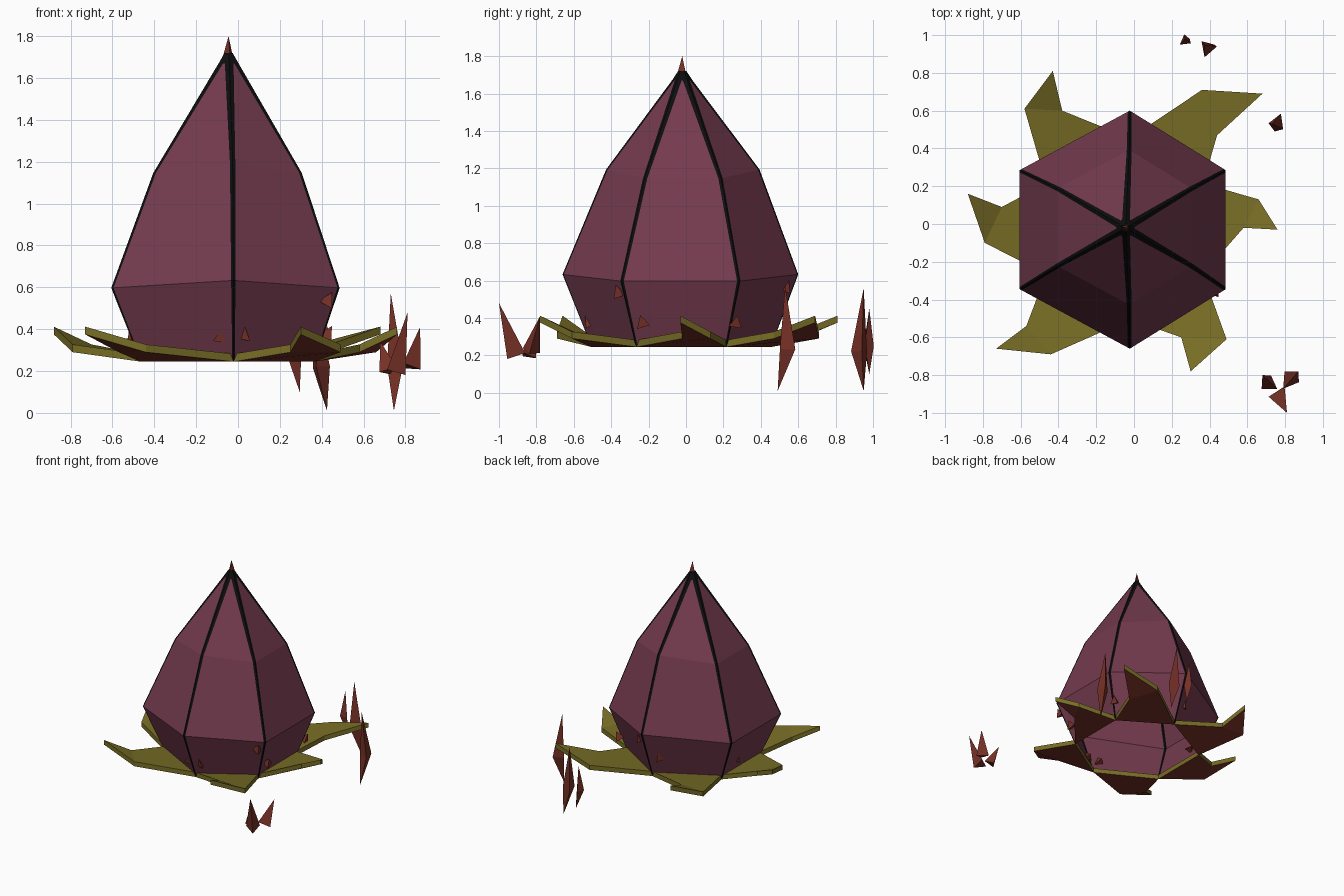
import bpy, bmesh, math
from mathutils import Vector

if "Cube" in bpy.data.objects:
    bpy.data.objects.remove(bpy.data.objects["Cube"])


def material(name, rgb):
    m = bpy.data.materials.new(name)
    m.diffuse_color = (*rgb, 1)
    m.use_nodes = True
    m.node_tree.nodes["Principled BSDF"].inputs["Base Color"].default_value = m.diffuse_color
    return m


PURPLE = material("petal purple", (0.175, 0.043, 0.077))
BLACK = material("seam black", (0.004, 0.004, 0.004))
OLIVE = material("sepal olive", (0.19, 0.155, 0.019))
RUST = material("thorn rust", (0.18, 0.03, 0.019))


def make(name, verts, faces, mats, indices=None, fix_normals=True):
    me = bpy.data.meshes.new(name)
    me.from_pydata([tuple(v) for v in verts], [], faces)
    for m in mats:
        me.materials.append(m)
    if indices:
        for p, i in zip(me.polygons, indices):
            p.material_index = i
    if fix_normals:
        bm = bmesh.new()
        bm.from_mesh(me)
        bmesh.ops.recalc_face_normals(bm, faces=bm.faces)
        bm.to_mesh(me)
        bm.free()
    ob = bpy.data.objects.new(name, me)
    bpy.context.collection.objects.link(ob)
    return ob


# Bud rings: centre x, y, height, radius, height wobble, seam half width
RINGS = [(-0.05, -0.025, 0.245, 0.48, 0.0, 0.007),
         (-0.06, -0.03, 0.615, 0.63, 0.018, 0.012),
         (-0.05, -0.017, 1.17, 0.41, 0.024, 0.015),
         (-0.045, -0.02, 1.67, 0.055, 0.0, 0.024),
         (-0.045, -0.02, 1.72, 0.022, 0.0, 0.008)]


def corner(ring, k):
    cx, cy, z, r, wob, _ = ring
    a = math.radians(30 + 60 * (k % 6))
    front_back = k % 3 == 1
    return Vector((cx + r * math.cos(a) + (0.06 * r if front_back else 0),
                   cy + r * math.sin(a), z + (wob if front_back else -wob)))


# Bud: six open-bottomed petals with black strips along the seams
verts, faces, idx = [], [], []
for ring in RINGS:
    for k in range(6):
        a, b = corner(ring, k), corner(ring, k + 1)
        d = (b - a).normalized() * ring[5]
        verts += [a, a + d, b - d]
for i in range(len(RINGS) - 1):
    for j in range(18):
        n = (j + 1) % 18
        faces.append((i * 18 + j, i * 18 + n, i * 18 + 18 + n, i * 18 + 18 + j))
        idx.append(0 if j % 3 == 1 and i < 3 else 1)
faces.append(tuple(range(72, 90)))
idx.append(1)
make("bud_petals", verts, faces, [PURPLE, BLACK], idx, False)


# Sepals: leaf slabs from each bottom edge; side point, tip, side point
SEPALS = [(0, (0.44, 0.47), (0.68, 0.69), (0.36, 0.71)),
          (1, (-0.38, 0.60), (-0.43, 0.81), (-0.58, 0.61)),
          (2, (-0.70, 0.09), (-0.88, 0.16), (-0.79, -0.10)),
          (3, (-0.57, -0.54), (-0.73, -0.66), (-0.44, -0.69)),
          (4, (0.25, -0.60), (0.30, -0.78), (0.49, -0.61)),
          (5, (0.58, -0.02), (0.76, -0.03), (0.66, 0.13))]
for k, p, tip, q in SEPALS:
    a, b = corner(RINGS[0], k), corner(RINGS[0], k + 1)
    low = [a, Vector((*p, 0.29)), Vector((*tip, 0.375)), Vector((*q, 0.29)), b]
    up = [v + Vector((0, 0, 0.037)) for v in low]
    f = [(0, 1, 3, 4), (1, 2, 3), (5, 6, 8, 9), (6, 7, 8)]
    f += [(i, (i + 1) % 5, 5 + (i + 1) % 5, 5 + i) for i in range(5)]
    make("sepal", low + up, f, [OLIVE, RUST], [1, 1] + [0] * 7)


def spike(name, base, tip, r, turn=0.0, tail=None):
    """Three-sided spike; with a tail point it becomes a spindle."""
    base, tip = Vector(base), Vector(tip)
    axis = (tip - base).normalized()
    u = axis.orthogonal().normalized()
    w = axis.cross(u)
    angs = [turn + i * math.tau / 3 for i in range(3)]
    vs = [base + r * (math.cos(t) * u + math.sin(t) * w) for t in angs] + [tip]
    fs = [(0, 1, 3), (1, 2, 3), (2, 0, 3)]
    if tail:
        vs.append(Vector(tail))
        fs += [(1, 0, 4), (2, 1, 4), (0, 2, 4)]
    else:
        fs.append((2, 1, 0))
    make(name, vs, fs, [RUST])


# Tip of the bud
spike("bud_tip", (-0.045, -0.02, 1.68), (-0.045, -0.02, 1.80), 0.035)

# Small thorns on the lower petals, pointing up and outward
for x, y, z in [(0.44, -0.37, 0.52), (0.44, -0.24, 0.36), (0.03, -0.53, 0.36),
                (-0.08, -0.52, 0.35), (-0.51, 0.08, 0.36), (-0.46, 0.20, 0.36),
                (-0.10, 0.49, 0.41), (0.04, 0.54, 0.55), (0.42, 0.27, 0.36)]:
    out = Vector((x + 0.05, y + 0.02, 0)).normalized()
    b = Vector((x, y, z)) - out * 0.02
    spike("thorn", b, b + out * 0.03 + Vector((0, 0, 0.055)), 0.042, 0.5)

# Loose vertical shards beside the bud
spike("shard", (0.76, 0.54, 0.23), (0.73, 0.53, 0.57), 0.048, 0.4, (0.745, 0.49, 0.01))
spike("shard", (0.39, 0.93, 0.22), (0.37, 0.95, 0.56), 0.05, 1.5, (0.425, 0.95, 0.01))
spike("shard", (0.27, 0.97, 0.25), (0.27, 0.98, 0.45), 0.034, 0.9, (0.295, 0.98, 0.10))
spike("shard", (0.77, -0.91, 0.20), (0.81, -1.0, 0.48), 0.058, 0.3)
spike("shard", (0.82, -0.83, 0.22), (0.87, -0.78, 0.41), 0.055, 1.2)
spike("shard", (0.72, -0.85, 0.20), (0.68, -0.80, 0.34), 0.05, 0.7)
